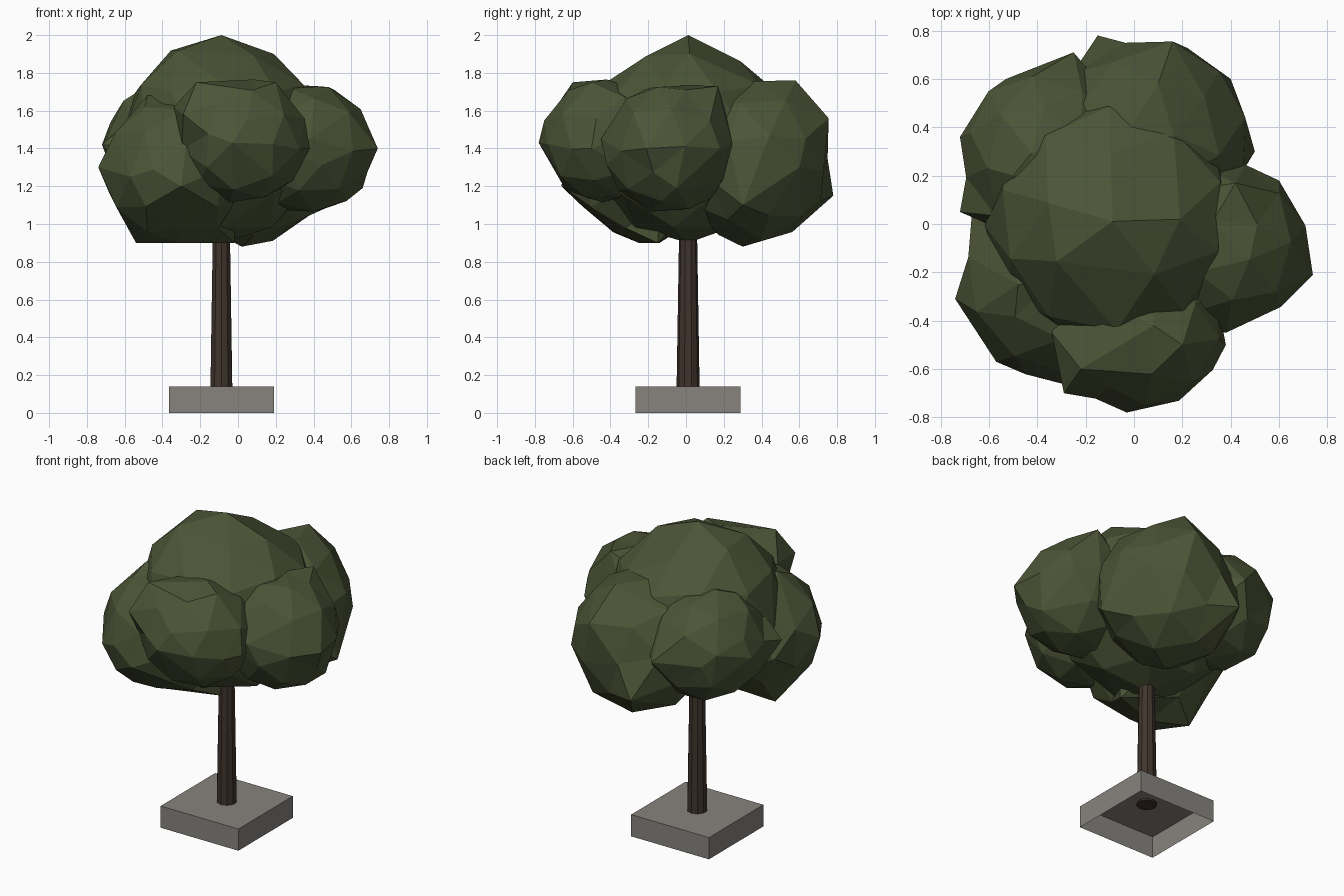
import bpy, bmesh, math
from mathutils import Vector, Matrix, Euler

if "Cube" in bpy.data.objects:
    bpy.data.objects.remove(bpy.data.objects["Cube"])


def material(name, rgb):
    m = bpy.data.materials.new(name)
    m.diffuse_color = (*rgb, 1)
    m.use_nodes = True
    m.node_tree.nodes["Principled BSDF"].inputs["Base Color"].default_value = m.diffuse_color
    return m


LEAF = material("leaf green", (0.071, 0.089, 0.037))
BARK = material("bark brown", (0.052, 0.034, 0.026))
STONE = material("stone grey", (0.245, 0.23, 0.208))


def finish(bm, name, mat):
    mesh = bpy.data.meshes.new(name)
    bm.to_mesh(mesh)
    bm.free()
    mesh.materials.append(mat)
    bpy.context.collection.objects.link(bpy.data.objects.new(name, mesh))


def leaf_clump(name, centre, radii, turn, corners, roof=None):
    """Low-poly ball whose nearest vertices are pulled out to the given corners."""
    bm = bmesh.new()
    bmesh.ops.create_icosphere(bm, subdivisions=2, radius=1)
    rot = Euler([math.radians(a) for a in turn]).to_matrix().to_4x4()
    bmesh.ops.transform(bm, verts=bm.verts, matrix=Matrix.Translation(centre)
                        @ Matrix.Diagonal((*radii, 1)) @ rot)
    free = list(bm.verts)
    for c in corners:
        v = min(free, key=lambda p: (p.co - Vector(c)).length)
        v.co = c
        free.remove(v)
    if roof:
        for v in bm.verts:
            v.co.z = min(v.co.z, roof(v.co))
    finish(bm, name, LEAF)


X, Y = -0.088, 0.011  # trunk axis

# Square base, open underneath
bm = bmesh.new()
bmesh.ops.create_cube(bm, size=1, matrix=Matrix.Translation((X, Y, 0.07))
                      @ Matrix.Diagonal((0.555, 0.555, 0.14, 1)))
bmesh.ops.delete(bm, geom=[f for f in bm.faces if f.normal.z < -0.5], context='FACES')
finish(bm, "base", STONE)

# Tapered trunk
bm = bmesh.new()
bmesh.ops.create_cone(bm, segments=10, radius1=0.061, radius2=0.042, depth=1.17, cap_ends=True,
                      matrix=Matrix.Translation((X, Y, 0.13 + 0.585)))
finish(bm, "trunk", BARK)

# Crown: one central clump, peaked like a roof, with five around it
leaf_clump("crown_centre", (X, Y, 1.45), (0.53, 0.53, 0.55), (0, 0, 20),
           [(X, Y, 2.0), (-0.32, -0.155, 1.92), (0.19, 0.02, 1.90)],
           roof=lambda p: 2.0 - 0.5 * abs(p.y - Y))
leaf_clump("crown_front", (0.02, -0.43, 1.44), (0.36, 0.34, 0.33), (20, 35, 10),
           [(-0.03, -0.78, 1.43), (0.38, -0.50, 1.40), (-0.22, -0.60, 1.75),
            (-0.29, -0.70, 1.58), (-0.34, -0.45, 1.62), (0.20, -0.50, 1.75)])
leaf_clump("crown_right", (0.36, -0.09, 1.40), (0.36, 0.35, 0.35), (40, 10, 0),
           [(0.74, -0.21, 1.40), (0.51, 0.0, 1.71), (0.38, -0.45, 1.45),
            (0.66, -0.05, 1.19), (0.60, 0.18, 1.40), (0.42, 0.17, 1.73)])
leaf_clump("crown_back_right", (0.06, 0.36, 1.33), (0.43, 0.40, 0.44), (10, 10, 50),
           [(-0.15, 0.78, 1.15), (0.16, 0.755, 1.56), (0.02, 0.30, 0.88),
            (0.50, 0.30, 1.10), (0.10, 0.58, 1.76), (0.40, 0.60, 1.30)])
leaf_clump("crown_back_left", (-0.36, 0.29, 1.41), (0.35, 0.37, 0.35), (30, -20, 0),
           [(-0.72, 0.36, 1.42), (-0.53, 0.60, 1.40), (-0.72, 0.05, 1.42),
            (-0.25, 0.71, 1.40), (-0.50, 0.20, 1.72)])
leaf_clump("crown_front_left", (-0.33, -0.25, 1.29), (0.39, 0.39, 0.39), (-20, 24, 0),
           [(-0.54, -0.14, 0.90), (-0.74, -0.31, 1.30), (-0.30, -0.66, 1.20),
            (-0.57, -0.57, 1.25), (-0.48, -0.25, 1.68), (-0.67, 0.05, 1.28),
            (-0.30, -0.40, 0.97), (-0.02, -0.15, 0.90)])
